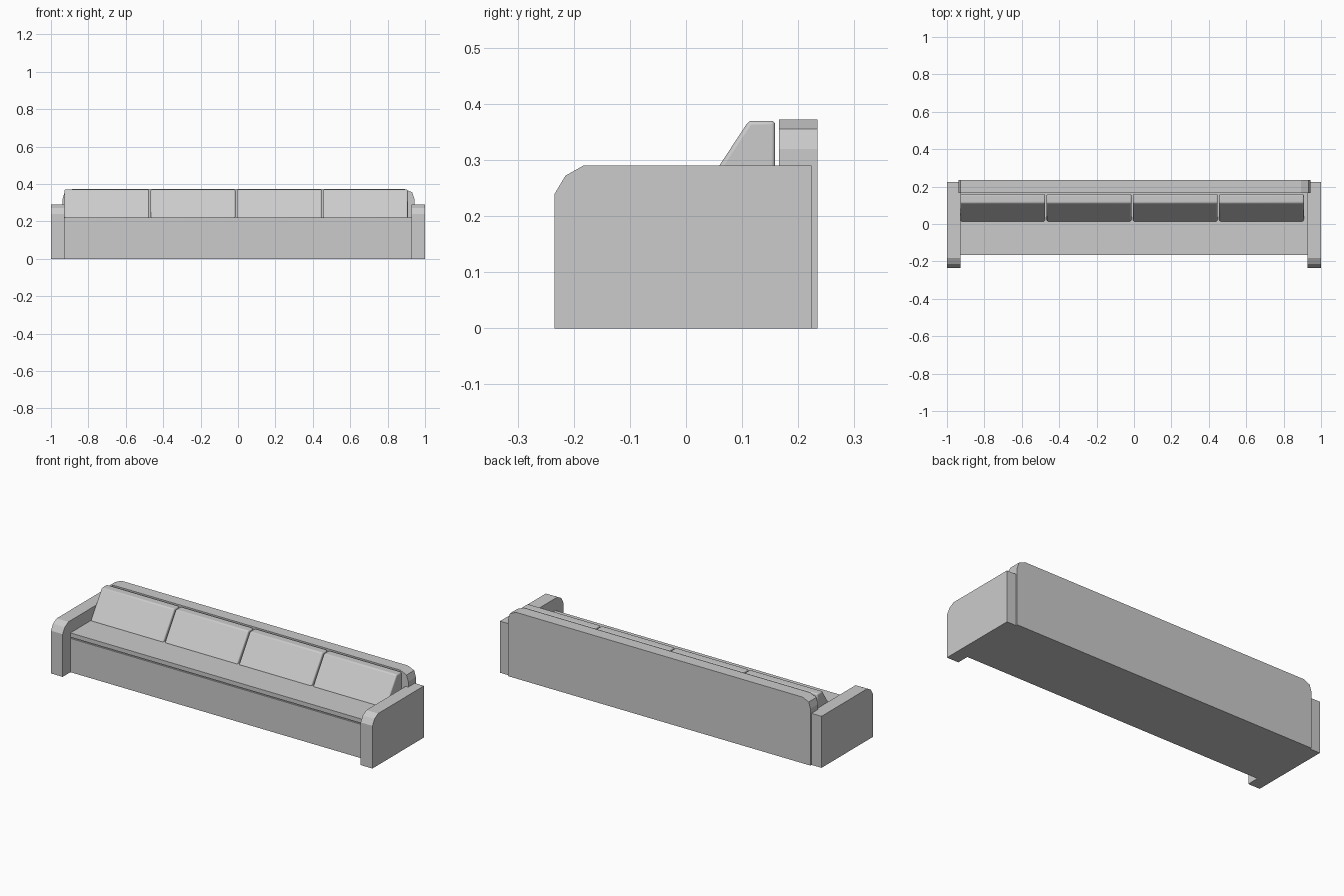
import bpy
import bmesh
from math import radians

cube = bpy.data.objects.get("Cube")
if cube:
    bpy.data.objects.remove(cube, do_unlink=True)

fabric = bpy.data.materials.new("grey_fabric")
fabric.use_nodes = True
GREY = (0.6, 0.6, 0.6, 1)
fabric.diffuse_color = GREY
fabric.node_tree.nodes["Principled BSDF"].inputs["Base Color"].default_value = GREY


def prism(name, profile, axis, start, end, bevel=0):
    """Extrude a (horizontal, z) profile along the x or y axis."""
    bm = bmesh.new()
    place = (lambda h, z: (start, h, z)) if axis == "x" else (lambda h, z: (h, start, z))
    face = bm.faces.new([bm.verts.new(place(h, z)) for h, z in profile])
    moved = bmesh.ops.extrude_face_region(bm, geom=[face])["geom"]
    step = end - start
    offset = (step, 0, 0) if axis == "x" else (0, step, 0)
    bmesh.ops.translate(bm, vec=offset, verts=[v for v in moved if isinstance(v, bmesh.types.BMVert)])
    bmesh.ops.recalc_face_normals(bm, faces=bm.faces)
    mesh = bpy.data.meshes.new(name)
    bm.to_mesh(mesh)
    bm.free()
    mesh.materials.append(fabric)
    obj = bpy.data.objects.new(name, mesh)
    bpy.context.collection.objects.link(obj)
    if bevel:
        mod = obj.modifiers.new("soft_edges", "BEVEL")
        mod.width = bevel
        mod.segments = 3
        bpy.context.view_layer.objects.active = obj
        obj.select_set(True)
        bpy.ops.object.shade_smooth_by_angle(angle=radians(35))
        obj.select_set(False)
    return obj


def rect(h0, h1, z0, z1):
    return [(h0, z0), (h1, z0), (h1, z1), (h0, z1)]


# Arms with a faceted front top corner
arm = [(-0.234, 0), (0.224, 0), (0.224, 0.29), (-0.183, 0.29), (-0.215, 0.272), (-0.234, 0.24)]
for side, a, b in (("left", 0.927, 1.0), ("right", -1.0, -0.927)):
    prism(side + "_arm", arm, "x", a, b)

# Backrest with faceted top corners
corner = [(0.943, 0), (0.943, 0.32), (0.932, 0.355), (0.893, 0.372)]
back = corner + [(-x + 0.005, z) for x, z in reversed(corner)]
prism("backrest", back, "y", 0.166, 0.234)

# Base, recessed seam and seat
prism("base", rect(-0.165, 0.166, 0, 0.19), "x", -0.927, 0.927)
prism("seat_seam", rect(-0.158, 0.166, 0.19, 0.197), "x", -0.927, 0.927)
prism("seat", rect(-0.165, 0.166, 0.197, 0.221), "x", -0.927, 0.927)

# Four wedge-shaped back cushions
wedge = [(0.012, 0.218), (0.159, 0.218), (0.159, 0.37), (0.112, 0.37)]
for i in range(4):
    x = -0.928 + i * 0.461
    prism(f"back_cushion_{i + 1}", wedge, "x", x, x + 0.453, bevel=0.007)
